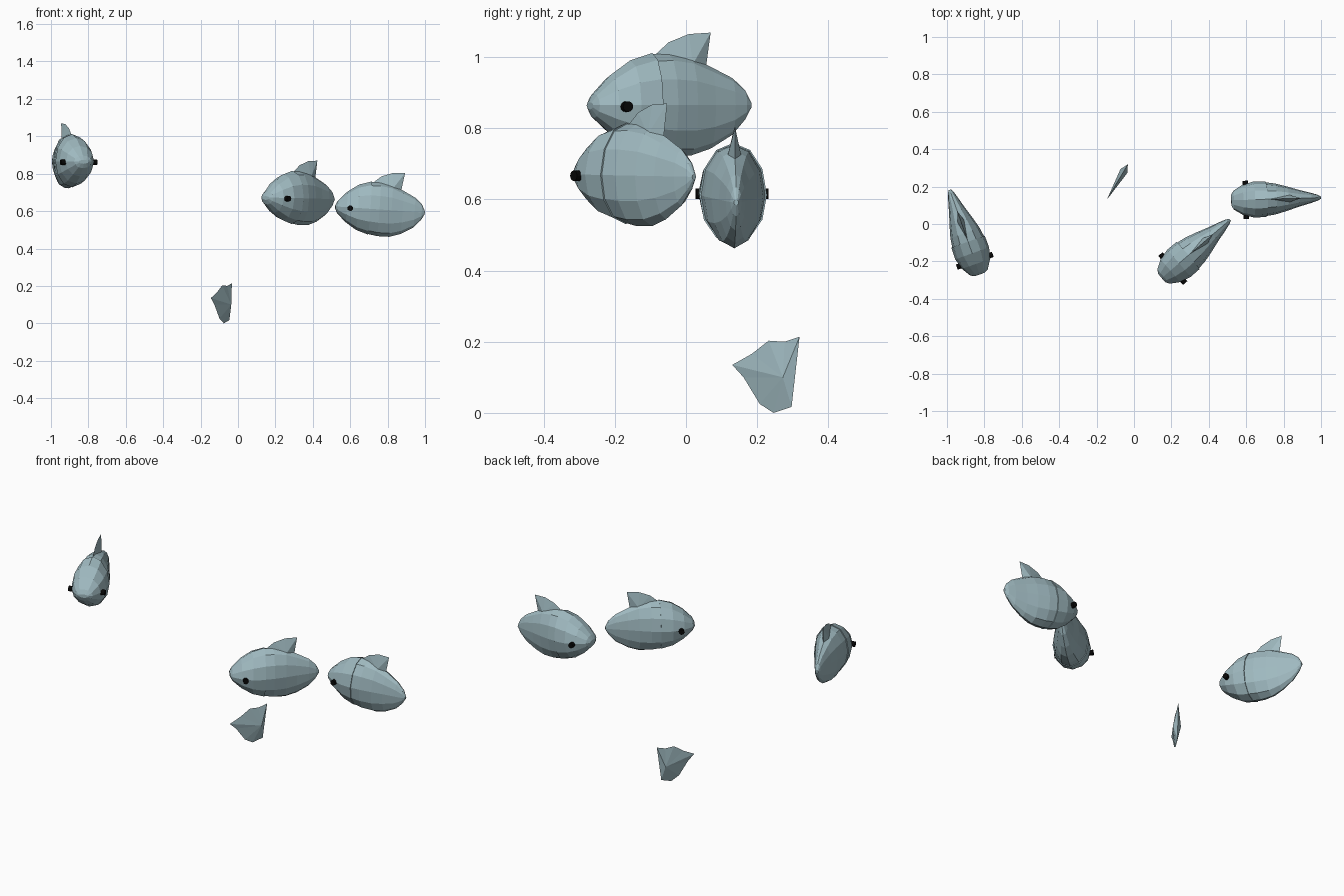
import bpy, bmesh
from math import cos, sin, pi, radians
from mathutils import Matrix

cube = bpy.data.objects.get("Cube")
if cube:
    bpy.data.objects.remove(cube)


def material(name, color):
    m = bpy.data.materials.new(name)
    m.use_nodes = True
    m.diffuse_color = color
    m.node_tree.nodes["Principled BSDF"].inputs["Base Color"].default_value = color
    return m


SKIN = material("blue grey skin", (0.35, 0.49, 0.53, 1))
BLACK = material("eye black", (0.002, 0.002, 0.002, 1))


def finish(bm, name, mat, matrix):
    bmesh.ops.recalc_face_normals(bm, faces=bm.faces)
    mesh = bpy.data.meshes.new(name)
    bm.to_mesh(mesh)
    bm.free()
    mesh.materials.append(mat)
    ob = bpy.data.objects.new(name, mesh)
    ob.matrix_world = matrix
    bpy.context.scene.collection.objects.link(ob)
    return ob


def loft(name, rings, matrix, sides=12):
    """Skin oval rings given as (distance, half width, top, bottom)."""
    bm = bmesh.new()
    loops = []
    for y, w, top, bottom in rings:
        loop = []
        for i in range(sides):
            a = 2 * pi * i / sides
            h = top if sin(a) > 0 else bottom
            loop.append(bm.verts.new((w * cos(a), y, h * sin(a))))
        loops.append(loop)
    for a, b in zip(loops, loops[1:]):
        for i in range(sides):
            j = (i + 1) % sides
            bm.faces.new((a[i], a[j], b[j], b[i]))
    bm.faces.new(loops[0])
    bm.faces.new(loops[-1])
    return finish(bm, name, SKIN, matrix)


def blade(name, outline, ridge, half, matrix):
    """Sharp-edged fin: an outline fanned to a ridge point on either side."""
    bm = bmesh.new()
    edge = [bm.verts.new((0, y, z)) for y, z in outline]
    for x in (-half, half):
        mid = bm.verts.new((x, *ridge))
        for i, v in enumerate(edge):
            bm.faces.new((v, edge[(i + 1) % len(edge)], mid))
    return finish(bm, name, SKIN, matrix)


def eye(name, x, matrix):
    bm = bmesh.new()
    place = Matrix.Translation((x, 0.078, -0.004)) @ Matrix.Rotation(pi / 2, 4, "Y")
    bmesh.ops.create_cone(bm, cap_ends=True, segments=12, radius1=0.015,
                          radius2=0.015, depth=0.024, matrix=place)
    return finish(bm, name, BLACK, matrix)


# Cross-sections running from the nose back to the tail end
HEAD = [(0, .028, .008, .012), (.012, .05, .032, .036), (.06, .08, .084, .08),
        (.12, .096, .126, .118), (.186, .095, .147, .138)]
BODY = [(.18, .091, .143, .134), (.235, .083, .145, .143), (.30, .065, .135, .142),
        (.36, .046, .108, .122), (.425, .028, .076, .083), (.463, .016, .042, .04),
        (.48, .007, .008, .008)]
FIN = [(.19, .138), (.235, .177), (.295, .2), (.36, .204), (.345, .1)]

# Nose position, yaw and pitch of each fish
FISH = {
    "first": ((-.825, -.27, .865), 19.5, 0),
    "second": ((.148, -.289, .672), -49.5, -1),
    "third": ((.52, .127, .625), -88.3, -4),
}

for label, (nose, yaw, pitch) in FISH.items():
    m = (Matrix.Translation(nose) @ Matrix.Rotation(radians(yaw), 4, "Z")
         @ Matrix.Rotation(radians(pitch), 4, "X"))
    loft(label + "_head", HEAD, m)
    loft(label + "_body", BODY, m)
    blade(label + "_dorsal_fin", FIN, (.3, .115), .02, m)
    for side, x in (("left", .09), ("right", -.09)):
        eye(f"{label}_{side}_eye", x, m)

# Separate tail fin
TAIL = [(0, .135), (.064, .166), (.119, .203), (.171, .2), (.22, .214),
        (.194, .017), (.135, 0), (.09, .025), (.037, .1)]
blade("tail_fin", TAIL, (.178, .1), .021,
      Matrix.Translation((-.145, .13, 0)) @ Matrix.Rotation(radians(-30.7), 4, "Z"))
